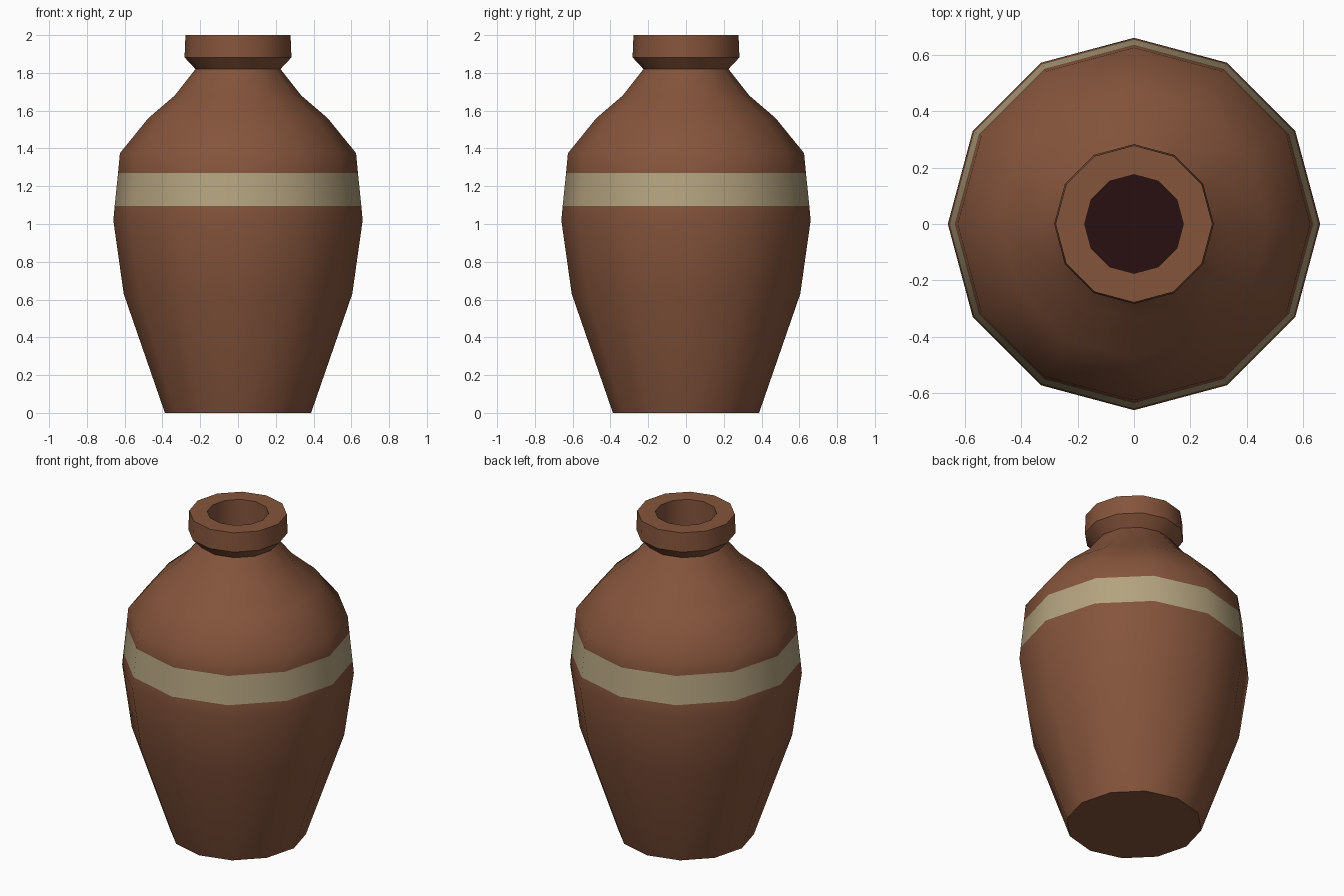
import bpy, bmesh, math

if "Cube" in bpy.data.objects:
    bpy.data.objects.remove(bpy.data.objects["Cube"])

SIDES = 12


def material(name, rgb):
    m = bpy.data.materials.new(name)
    m.diffuse_color = (*rgb, 1)
    m.use_nodes = True
    m.node_tree.nodes["Principled BSDF"].inputs["Base Color"].default_value = m.diffuse_color
    return m


clay = material("brown_clay", (0.235, 0.090, 0.045))
cream = material("cream_band", (0.455, 0.365, 0.212))
dark = material("dark_inside", (0.022, 0.005, 0.005))

# Half profile (radius, height): base, body, neck, rim, inner wall
profile = [(0.387, 0), (0.605, 0.63), (0.66, 1.02), (0.653, 1.095),
           (0.635, 1.27), (0.625, 1.375), (0.475, 1.56), (0.335, 1.68),
           (0.225, 1.82), (0.283, 1.882), (0.278, 2.0), (0.175, 2.0),
           (0.175, 1.72)]

# Vase: spin the profile into twelve sides
bm = bmesh.new()
rings = [[bm.verts.new((r * math.cos(2 * math.pi * i / SIDES),
                        r * math.sin(2 * math.pi * i / SIDES), z))
          for i in range(SIDES)] for r, z in profile]
for a, b in zip(rings, rings[1:]):
    for i in range(SIDES):
        j = (i + 1) % SIDES
        f = bm.faces.new((a[i], a[j], b[j], b[i]))
        # Painted band picked by height
        f.material_index = 1 if 1.1 < f.calc_center_median().z < 1.26 else 0

# Base cap and dark floor inside the mouth
bm.faces.new(rings[0][::-1])
bm.faces.new(rings[-1]).material_index = 2
bm.normal_update()

mesh = bpy.data.meshes.new("vase")
bm.to_mesh(mesh)
bm.free()
for m in (clay, cream, dark):
    mesh.materials.append(m)
vase = bpy.data.objects.new("vase", mesh)
bpy.context.collection.objects.link(vase)

# Smooth body, sharp rim and base
bpy.context.view_layer.objects.active = vase
vase.select_set(True)
bpy.ops.object.shade_smooth_by_angle(angle=math.radians(38))
